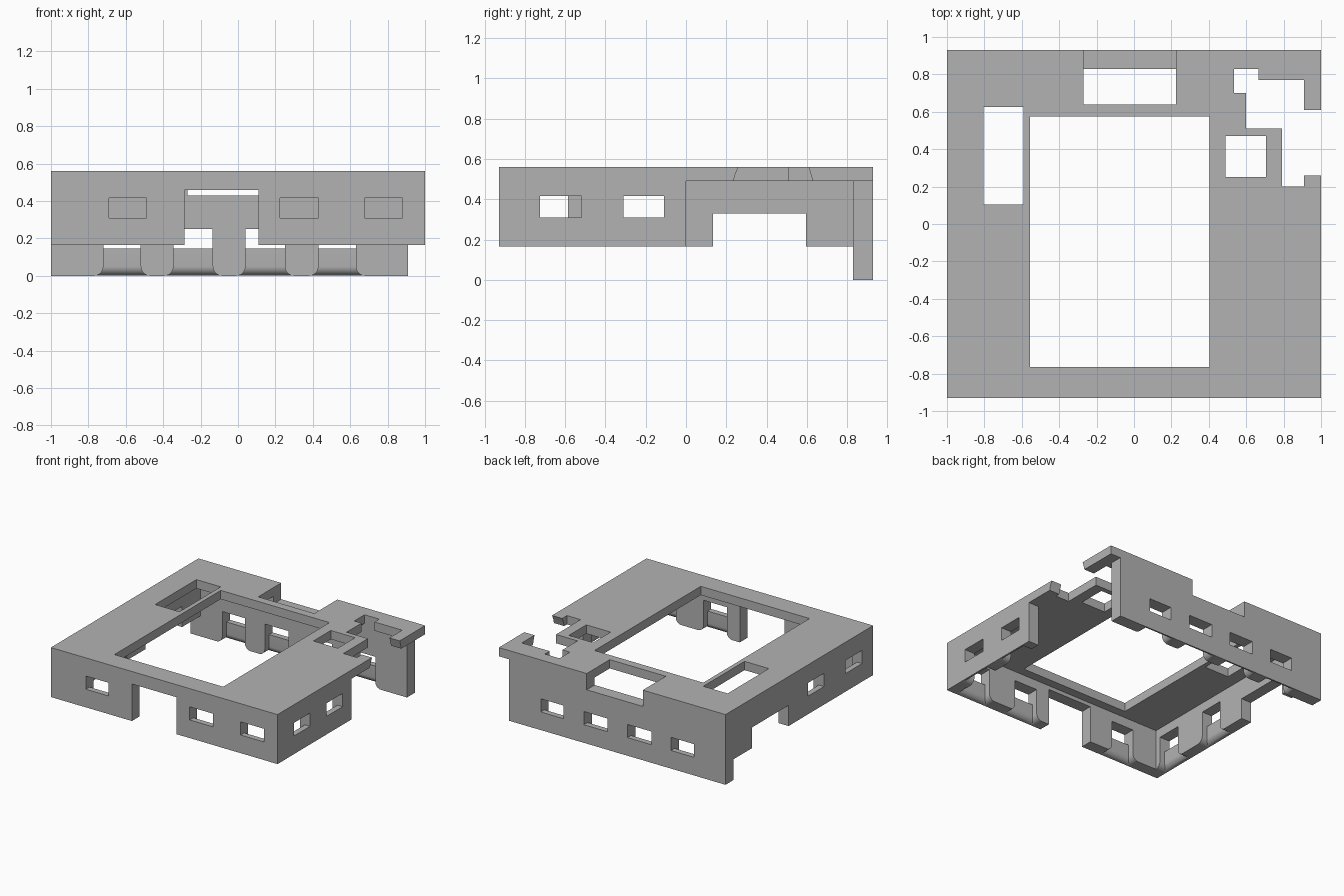
import bpy, bmesh, math

cube = bpy.data.objects.get("Cube")
if cube:
    bpy.data.objects.remove(cube, do_unlink=True)

grey = bpy.data.materials.new("plain grey")
grey.use_nodes = True
colour = (0.45, 0.45, 0.45, 1)
grey.diffuse_color = colour
grey.node_tree.nodes["Principled BSDF"].inputs["Base Color"].default_value = colour

HALF_Y, TOP, CEILING, SKIRT = 0.93, 0.56, 0.49, 0.165


def loft(name, sections):
    """Solid through a stack of matching closed sections."""
    bm = bmesh.new()
    rings = [[bm.verts.new(p) for p in s] for s in sections]
    n = len(rings[0])
    for a, b in zip(rings, rings[1:]):
        for i in range(n):
            j = (i + 1) % n
            bm.faces.new((a[i], a[j], b[j], b[i]))
    bm.faces.new(rings[0])
    bm.faces.new(rings[-1])
    bmesh.ops.recalc_face_normals(bm, faces=bm.faces)
    mesh = bpy.data.meshes.new(name)
    bm.to_mesh(mesh)
    bm.free()
    ob = bpy.data.objects.new(name, mesh)
    bpy.context.collection.objects.link(ob)
    return ob


def rect(x0, x1, y0, y1, z):
    return [(x0, y0, z), (x1, y0, z), (x1, y1, z), (x0, y1, z)]


def box(name, x0, x1, y0, y1, z0, z1):
    return loft(name, [rect(x0, x1, y0, y1, z0), rect(x0, x1, y0, y1, z1)])


def cut(cutter):
    mod = frame.modifiers.new("cut", 'BOOLEAN')
    mod.operation, mod.solver, mod.object = 'DIFFERENCE', 'EXACT', cutter
    cutter.hide_render = True
    cutters.append(cutter)


frame = box("frame", -1, 1, -HALF_Y, HALF_Y, 0, TOP)
frame.data.materials.append(grey)
cutters = []

# hollow underside, and the skirt that only the back wall keeps
cut(box("cavity", -0.91, 0.91, -0.835, 0.83, -1, CEILING))
cut(box("skirt_cut", -2, 2, -2, 0.83, -1, SKIRT))
cut(box("right_wall_end", 0.91, 2, 0, 2, -1, CEILING))

# gaps in the walls
cut(box("front_gap", -0.285, 0.11, -2, -0.8, -1, 0.46))
cut(box("left_gap", -2, -0.85, 0.135, 0.595, -1, 0.33))
cut(box("back_notch", -0.27, 0.225, 0.8, 2, 0.43, 1))

# openings in the top plate
for x0, x1, y0, y1 in ((-0.555, 0.405, -0.765, 0.575), (-0.805, -0.59, 0.105, 0.625),
                       (-0.27, 0.225, 0.64, 0.83), (0.49, 0.705, 0.25, 0.47)):
    cut(box("plate_opening", x0, x1, y0, y1, 0.4, 1))

# stepped cutout at the back left corner, with a flared mouth at the side
outline = [(0.535, 0.83), (0.665, 0.83), (0.665, 0.77), (0.91, 0.77), (0.91, 0.20),
           (0.79, 0.20), (0.79, 0.51), (0.60, 0.51), (0.60, 0.70), (0.535, 0.70)]
cut(loft("corner_cutout", [[(x, y, z) for x, y in outline] for z in (0.4, 1)]))
cut(loft("side_mouth", [rect(0.85, 1.1, 0.235, 0.63, 0.488),
                        rect(0.85, 1.1, 0.245, 0.62, 0.525),
                        rect(0.85, 1.1, 0.26, 0.61, TOP),
                        rect(0.85, 1.1, 0.26, 0.61, 0.7)]))

# each wall maps (along, depth from outside) to x, y
WALLS = {
    "front": (lambda u, d: (u, d - HALF_Y), SKIRT, ((-0.69, -0.49), (0.225, 0.43), (0.675, 0.88))),
    "back": (lambda u, d: (u, HALF_Y - d), 0.0, ((-0.72, -0.52), (-0.345, -0.135), (0.04, 0.25), (0.43, 0.63))),
    "left": (lambda u, d: (d - 1, u), SKIRT, ((-0.79, -0.585), (-0.31, -0.11))),
    "right": (lambda u, d: (1 - d, u), SKIRT, ((-0.725, -0.52), (-0.31, -0.11))),
}
RADIUS, PANEL, REACH = 0.05, 0.045, 0.12


def wall_rect(place, u0, u1, d0, d1, z):
    return [(*place(u, d), z) for u, d in ((u0, d0), (u1, d0), (u1, d1), (u0, d1))]


# windows, each with an inner groove below it that flares at the bottom
for side, (place, base, windows) in WALLS.items():
    low, high = base + 0.145, base + 0.25
    for u0, u1 in windows:
        cut(loft(side + "_window", [wall_rect(place, u0, u1, -0.1, REACH, z) for z in (low, high)]))
        sections = [wall_rect(place, u0, u1, PANEL, REACH, (low + high) / 2)]
        for i in range(9):
            a = math.pi / 2 * i / 8
            out = RADIUS * (1 - math.cos(a))
            z = base + RADIUS * (1 - math.sin(a))
            sections.append(wall_rect(place, u0 - out, u1 + out, PANEL - out, REACH, z))
        sections.append(wall_rect(place, u0 - RADIUS, u1 + RADIUS, PANEL - RADIUS, REACH, base - 0.1))
        cut(loft(side + "_groove", sections))

# bake the cuts, then remove the cutters
result = bpy.data.meshes.new_from_object(frame.evaluated_get(bpy.context.evaluated_depsgraph_get()))
frame.modifiers.clear()
frame.data = result
for c in cutters:
    bpy.data.objects.remove(c, do_unlink=True)
result.materials.clear()
result.materials.append(grey)
for p in result.polygons:
    p.material_index = 0

bpy.ops.object.select_all(action='DESELECT')
frame.select_set(True)
bpy.context.view_layer.objects.active = frame
bpy.ops.object.shade_smooth_by_angle(angle=math.radians(30))
